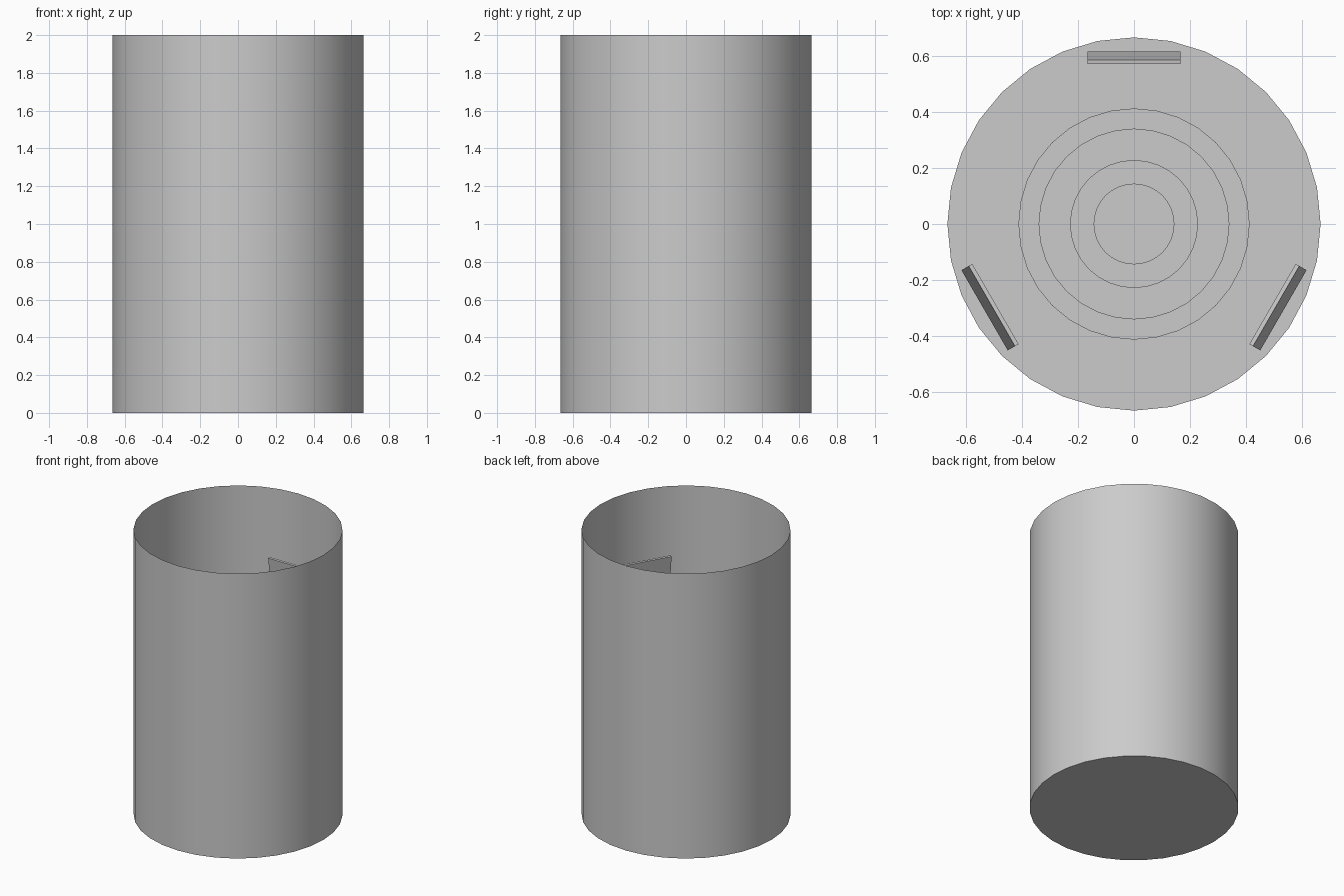
import bpy, bmesh, math
from mathutils import Matrix

if "Cube" in bpy.data.objects:
    bpy.data.objects.remove(bpy.data.objects["Cube"])


def finish(name, bm, smooth=True):
    bmesh.ops.recalc_face_normals(bm, faces=bm.faces)
    mesh = bpy.data.meshes.new(name)
    bm.to_mesh(mesh)
    bm.free()
    ob = bpy.data.objects.new(name, mesh)
    bpy.context.collection.objects.link(ob)
    if smooth:
        bpy.ops.object.select_all(action='DESELECT')
        ob.select_set(True)
        bpy.context.view_layer.objects.active = ob
        bpy.ops.object.shade_smooth_by_angle(angle=math.radians(30))
    return ob


def lathe(name, profile, sides):
    """Spin (radius, z) points around z; radius 0 closes a cap."""
    bm = bmesh.new()
    rings = []
    for r, z in profile:
        rings.append([bm.verts.new((r * math.sin(2 * math.pi * i / sides),
                                    r * math.cos(2 * math.pi * i / sides), z))
                      for i in range(sides)])
    for a, b in zip(rings, rings[1:]):
        for i in range(sides):
            j = (i + 1) % sides
            bm.faces.new((a[i], a[j], b[j], b[i]))
    bmesh.ops.remove_doubles(bm, verts=bm.verts, dist=1e-5)
    return finish(name, bm)


# Thin open-topped cylinder with a closed floor
lathe("outer_tube", [(0, 0), (0.665, 0), (0.665, 2)], 32)

# Stepped round pedestal on the floor
profile = []
z = 0.005
for radius, step in ((0.412, 0.06), (0.34, 0.05), (0.228, 0.05), (0.144, 0.04)):
    profile.append((radius, z))
    z += step
    profile.append((radius, z))
lathe("pedestal", profile + [(0, z)], 32)

# Three thin panels leaning inward at the top
tilt = math.radians(7.8)
for k in range(3):
    bm = bmesh.new()
    m = (Matrix.Rotation(k * math.tau / 3, 4, 'Z')
         @ Matrix.Translation((0, 0.5925, 1.43))
         @ Matrix.Rotation(tilt, 4, 'X')
         @ Matrix.Diagonal((0.33, 0.015, 0.22, 1)))
    bmesh.ops.create_cube(bm, size=1, matrix=m)
    finish(f"panel_{k + 1}", bm, smooth=False)
